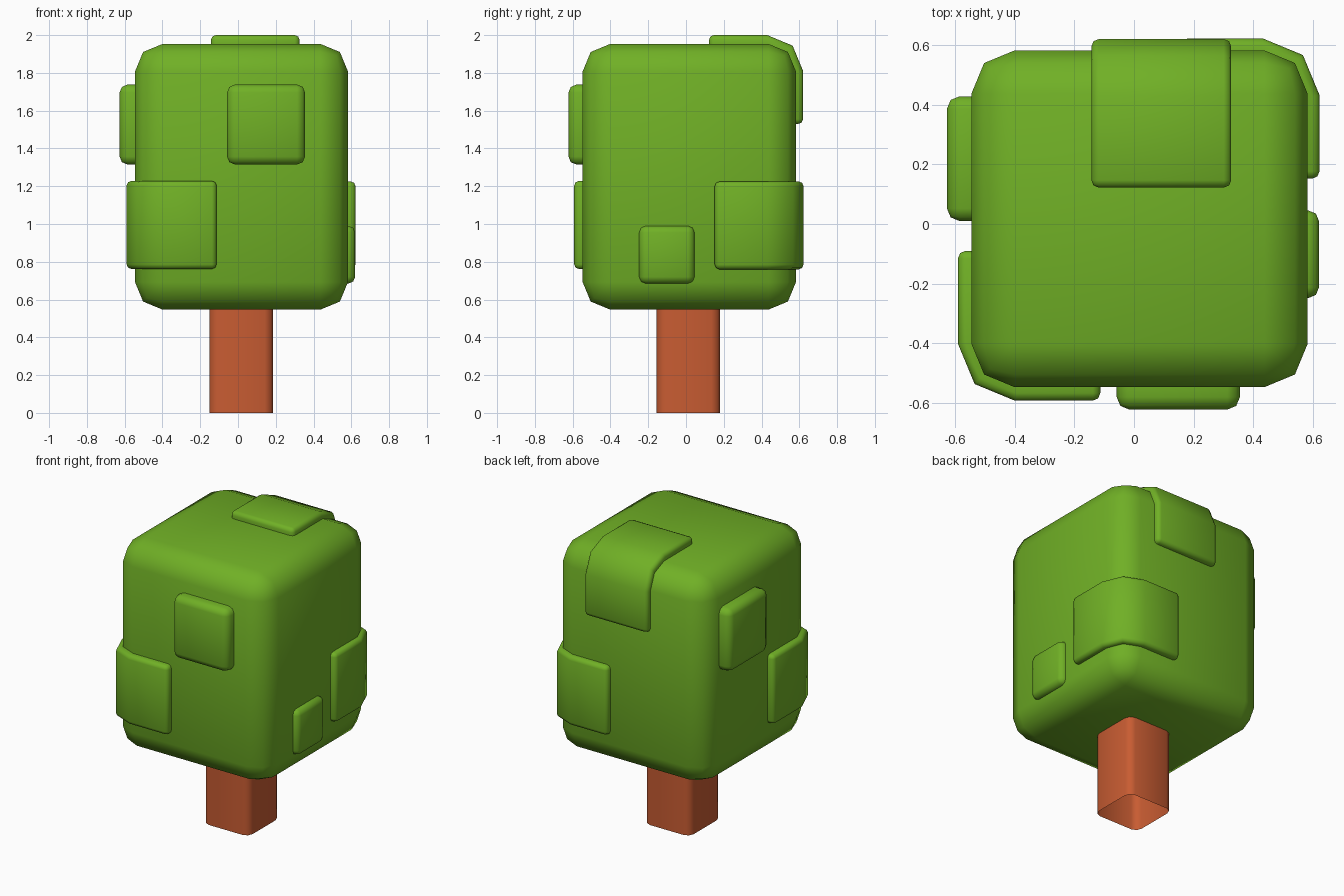
import bpy, bmesh, math
from mathutils import Vector

cube = bpy.data.objects.get("Cube")
if cube:
    bpy.data.objects.remove(cube, do_unlink=True)


def make_material(name, rgb):
    mat = bpy.data.materials.new(name)
    mat.use_nodes = True
    mat.diffuse_color = (*rgb, 1)
    mat.node_tree.nodes["Principled BSDF"].inputs["Base Color"].default_value = (*rgb, 1)
    return mat


leaf_green = make_material("leaf_green", (0.162, 0.434, 0.019))
bark_brown = make_material("bark_brown", (0.578, 0.107, 0.032))


def finish(bm, name, mat):
    """Turn the bmesh into a smooth-shaded object."""
    bmesh.ops.recalc_face_normals(bm, faces=bm.faces)
    mesh = bpy.data.meshes.new(name)
    bm.to_mesh(mesh)
    bm.free()
    mesh.materials.append(mat)
    obj = bpy.data.objects.new(name, mesh)
    bpy.context.collection.objects.link(obj)
    bpy.ops.object.select_all(action='DESELECT')
    obj.select_set(True)
    bpy.context.view_layer.objects.active = obj
    bpy.ops.object.shade_smooth_by_angle(angle=math.radians(60))
    return obj


def bevel(bm, edges, width):
    bmesh.ops.bevel(bm, geom=edges, offset=width, offset_type='OFFSET',
                    segments=2, profile=0.5, affect='EDGES', clamp_overlap=True)


def box_mesh(low, high):
    bm = bmesh.new()
    bmesh.ops.create_cube(bm, size=1)
    low, high = Vector(low), Vector(high)
    for v in bm.verts:
        v.co = (low + high) / 2 + v.co * (high - low)
    return bm


def rounded_box(name, low, high, width):
    bm = box_mesh(low, high)
    bevel(bm, bm.edges[:], width)
    return finish(bm, name, leaf_green)


def wrap_patch(name, u, v, w, place, radius=0.19, depth=0.1):
    """Slab bent round an edge: u and v run (end, outer face), w is its width."""
    def path(inset):
        r = radius - inset
        cu, cv = u[1] - radius, v[1] - radius
        arc = [(cu + r * math.sin(a), cv + r * math.cos(a))
               for a in (0, math.pi / 4, math.pi / 2)]
        return [(u[0], v[1] - inset)] + arc + [(u[1] - inset, v[0])]

    outline = path(0) + path(depth)[::-1]
    bm = bmesh.new()
    face = bm.faces.new([bm.verts.new(place(a, b, w[0])) for a, b in outline])
    ext = bmesh.ops.extrude_face_region(bm, geom=[face])
    shift = Vector(place(0, 0, w[1])) - Vector(place(0, 0, w[0]))
    moved = [e for e in ext["geom"] if isinstance(e, bmesh.types.BMVert)]
    bmesh.ops.translate(bm, verts=moved, vec=shift)
    bmesh.ops.recalc_face_normals(bm, faces=bm.faces)
    sharp = [e for e in bm.edges if e.calc_face_angle(0) > math.radians(60)]
    bevel(bm, sharp, 0.025)
    return finish(bm, name, leaf_green)


# Trunk: hollow square post with rounded upright edges and an open foot
bm = box_mesh((-0.152, -0.155, 0), (0.186, 0.18, 0.65))
uprights = [e for e in bm.edges if abs(e.verts[0].co.z - e.verts[1].co.z) > 0.1]
bevel(bm, uprights, 0.045)
bm.normal_update()
foot = [f for f in bm.faces if f.normal.z < -0.9]
bmesh.ops.delete(bm, geom=foot, context='FACES_ONLY')
finish(bm, "trunk", bark_brown)

# Crown and the flat leaf plates on its sides
rounded_box("crown", (-0.545, -0.547, 0.547), (0.582, 0.582, 1.953), 0.145)
rounded_box("front_leaf_plate", (-0.058, -0.622, 1.315), (0.355, -0.45, 1.738), 0.042)
rounded_box("right_leaf_plate", (-0.627, 0.01, 1.315), (-0.45, 0.428, 1.738), 0.042)
rounded_box("left_leaf_plate", (0.48, -0.248, 0.685), (0.62, 0.045, 0.99), 0.035)

# Leaf patches bent round the crown's edges
wrap_patch("top_leaf_patch", (0.122, 0.62), (1.53, 2.0), (-0.143, 0.326),
           lambda a, b, c: (c, a, b))
wrap_patch("back_corner_leaf_patch", (0.155, 0.622), (0.152, 0.622), (0.76, 1.225),
           lambda a, b, c: (a, b, c))
wrap_patch("front_corner_leaf_patch", (0.113, 0.59), (0.09, 0.592), (0.762, 1.228),
           lambda a, b, c: (-a, -b, c))
